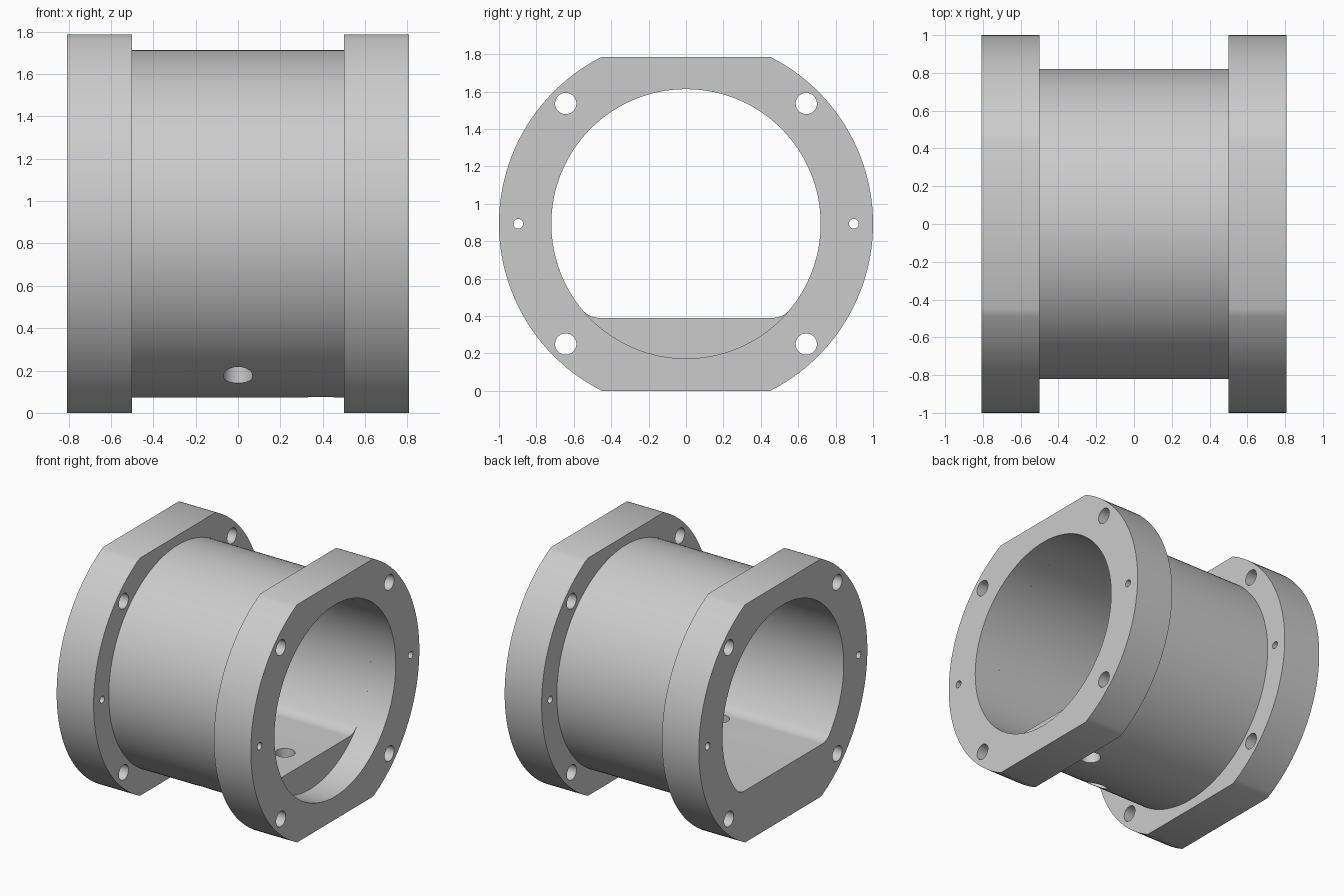
import bpy, bmesh
from math import sin, cos, pi, sqrt, atan2
from mathutils import Vector

if "Cube" in bpy.data.objects:
    bpy.data.objects.remove(bpy.data.objects["Cube"])

MID = 0.893        # height of the bore axis, also half the height over the flats
FLANGE_R, BARREL_R, BORE_R = 1.0, 0.82, 0.72
END, SHOULDER = 0.807, 0.5
PAD_Z, PAD_END, FILLET = 0.39, 0.6, 0.12

metal = bpy.data.materials.new("grey metal")
metal.use_nodes = True
grey = (0.6, 0.6, 0.6, 1)
metal.diffuse_color = grey
metal.node_tree.nodes["Principled BSDF"].inputs["Base Color"].default_value = grey


def circle(r, u=0, v=0, n=128):
    return [(u + r * cos(2 * pi * i / n), v + r * sin(2 * pi * i / n)) for i in range(n)]


def arc(r, u, v, a, b, n):
    return [(u + r * cos(a + (b - a) * i / n), v + r * sin(a + (b - a) * i / n))
            for i in range(n + 1)]


def prism(name, outline, start, stop, axis="X"):
    """Extrude an outline of (y, z) points along x, or of (x, y) points along z."""
    place = (lambda p, d: Vector((d, p[0], p[1]))) if axis == "X" else \
            (lambda p, d: Vector((p[0], p[1], d)))
    bm = bmesh.new()
    face = bm.faces.new([bm.verts.new(place(p, start)) for p in outline])
    new = bmesh.ops.extrude_face_region(bm, geom=[face])["geom"]
    shift = place((0, 0), stop - start)
    bmesh.ops.translate(bm, vec=shift, verts=[g for g in new if isinstance(g, bmesh.types.BMVert)])
    bmesh.ops.recalc_face_normals(bm, faces=bm.faces)
    mesh = bpy.data.meshes.new(name)
    bm.to_mesh(mesh)
    bm.free()
    mesh.materials.append(metal)
    obj = bpy.data.objects.new(name, mesh)
    bpy.context.collection.objects.link(obj)
    return obj


def combine(target, tool, operation):
    bpy.context.view_layer.objects.active = target
    mod = target.modifiers.new(operation, "BOOLEAN")
    mod.operation, mod.solver, mod.object = operation, "EXACT", tool
    bpy.ops.object.modifier_apply(modifier=mod.name)
    bpy.data.objects.remove(tool)


# Barrel with a flat-sided flange at each end
body = prism("flanged_sleeve", circle(BARREL_R, 0, MID), -0.65, 0.65)
a = atan2(MID, sqrt(FLANGE_R ** 2 - MID ** 2))
flange_outline = arc(FLANGE_R, 0, MID, -a, a, 48) + arc(FLANGE_R, 0, MID, pi - a, pi + a, 48)
for side in (-1, 1):
    combine(body, prism("flange", flange_outline, side * SHOULDER, side * END), "UNION")

# Bore with a filleted flat pad along its floor
drop = MID - PAD_Z - FILLET
fillet_y = sqrt((BORE_R - FILLET) ** 2 - drop ** 2)
t = atan2(-drop, fillet_y)
bore_outline = (arc(BORE_R, 0, MID, t, pi - t, 96)
                + arc(FILLET, -fillet_y, MID - drop, pi - t, 1.5 * pi, 10)[1:]
                + arc(FILLET, fillet_y, MID - drop, -pi / 2, t, 10)[:-1])
combine(body, prism("bore", bore_outline, -0.9, PAD_END + 0.05), "DIFFERENCE")

# Round counterbore in front of the pad
combine(body, prism("counterbore", circle(BORE_R, 0, MID), PAD_END, 0.9), "DIFFERENCE")

# Bolt and pin holes through both flanges
for y in (-1, 1):
    for z in (-1, 1):
        bolt = circle(0.057, y * 0.643, MID + z * 0.643, 32)
        combine(body, prism("bolt_hole", bolt, -0.9, 0.9), "DIFFERENCE")
    pin = circle(0.026, y * 0.897, MID, 24)
    combine(body, prism("pin_hole", pin, -0.9, 0.9), "DIFFERENCE")

# Vertical holes through the pad
for x, y in ((0, -0.395), (0.39, 0)):
    combine(body, prism("pad_hole", circle(0.07, x, y, 32), -0.1, 0.6, "Z"), "DIFFERENCE")

bpy.ops.object.select_all(action="DESELECT")
body.select_set(True)
bpy.context.view_layer.objects.active = body
bpy.ops.object.shade_smooth_by_angle()
